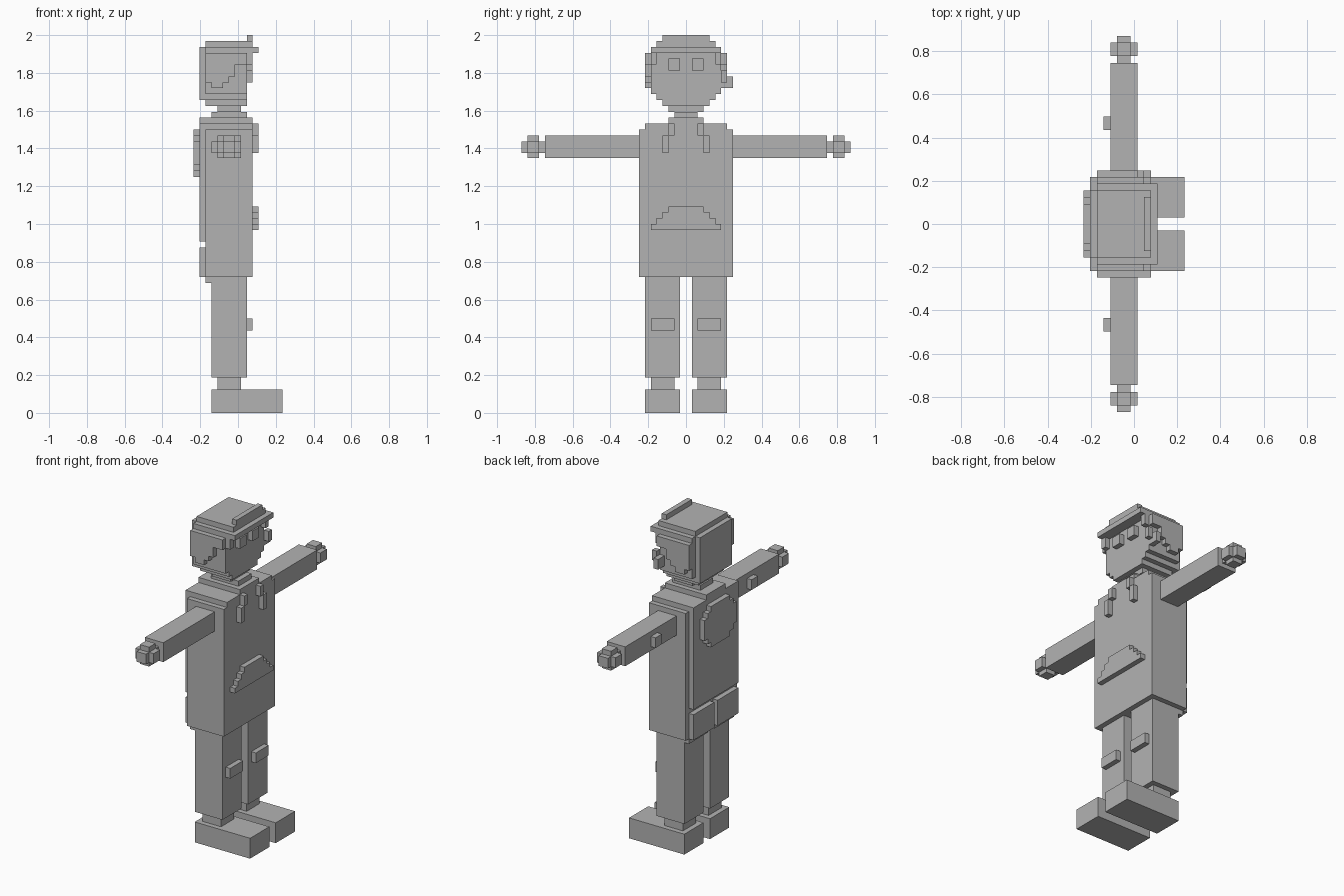
import bpy
import bmesh
from mathutils import Matrix, Vector

default_cube = bpy.data.objects.get("Cube")
if default_cube:
    bpy.data.objects.remove(default_cube, do_unlink=True)

# One plain colour for the whole figure
grey = bpy.data.materials.new("plain_grey")
grey.use_nodes = True
grey_value = (0.45, 0.45, 0.45, 1)
grey.diffuse_color = grey_value
grey.node_tree.nodes["Principled BSDF"].inputs["Base Color"].default_value = grey_value

# Size of one block along each axis, and the x position of the rearmost block
block = Vector((0.0313, 0.0311, 0.03125))
rear = Vector((-0.235, 0, 0))


def make_part(name, boxes, side=1):
    """Join block-unit boxes (x, y and z ranges) into one object."""
    bm = bmesh.new()
    for x, y, z in boxes:
        low = Vector((x[0], side * y[0], z[0])) * 1
        high = Vector((x[1], side * y[1], z[1])) * 1
        centre = (low + high) / 2
        size = high - low
        place = rear + Vector(c * b for c, b in zip(centre, block))
        scale = Vector(abs(s) * b for s, b in zip(size, block))
        matrix = Matrix.Translation(place) @ Matrix.Diagonal(scale).to_4x4()
        bmesh.ops.create_cube(bm, size=1, matrix=matrix)
    mesh = bpy.data.meshes.new(name)
    bm.to_mesh(mesh)
    bm.free()
    mesh.materials.append(grey)
    part = bpy.data.objects.new(name, mesh)
    bpy.context.collection.objects.link(part)
    return part


def make_pair(name, boxes):
    """Build a part on both sides of the body."""
    make_part("left_" + name, boxes, side=1)
    make_part("right_" + name, boxes, side=-1)


def centred(x, half_width, z):
    """Box that is symmetric across the body."""
    return x, (-half_width, half_width), z


def stacked_rows(x, bottom, half_widths):
    """Stepped outline made from one row of blocks per half width."""
    return [centred(x, half, (bottom + i, bottom + i + 1))
            for i, half in enumerate(half_widths)]


# Legs and feet
make_pair("foot", [((3, 15), (1, 7), (0, 4))])
make_pair("ankle", [((4, 8), (2, 6), (4, 6))])
make_pair("leg", [((3, 9), (1, 7), (6, 23))])
make_pair("knee_patch", [((9, 10), (2, 6), (14, 16))])

# Torso with shoulders, back panel and collar
make_part("torso", [centred((2, 10), 8, (23, 48)),
                    centred((2, 10), 7, (48, 49))])
make_part("back_panel", [centred((1, 2), 7, (29, 49))])
make_part("collar", [centred((1, 10), 3, (49, 50))])
make_part("back_badge", stacked_rows((0, 1), 40, (3, 4, 5, 5, 5, 5, 4, 3)))
make_part("front_pocket", stacked_rows((10, 11), 31, (6, 5, 4, 3)))
make_pair("back_pocket", [((1, 2), (0.5, 7), (23, 28)),
                          ((2, 3), (1, 7), (22, 23))])
make_pair("drawstring", [((10, 11), (3, 4), (44, 47)),
                         ((10, 11), (2, 3), (47, 49))])

# Arms and rounded hands
make_pair("arm", [((4, 8), (8, 24), (43.2, 47))])
make_pair("elbow_patch", [((3, 4), (14, 16), (44, 46))])
make_pair("hand", [((5, 7), (24, 28), (44, 46)),
                   ((4, 8), (25, 27), (44, 46)),
                   ((5, 7), (25, 27), (43.2, 47))])

# Neck and head
make_part("neck", [centred((3, 9), 2, (50, 51)),
                   centred((4, 8), 2, (51, 52))])
make_part("head", [centred((4, 8), 3, (51, 52)),
                   centred((2, 9), 4, (52, 53)),
                   centred((2, 9), 5, (53, 54)),
                   centred((2, 9), 6, (54, 61))])
make_pair("eye", [((9, 10), (1, 2 + 1), (58, 60))])

# Hair on the back, sides and temples
make_part("back_hair", [centred((1, 2), 5, (53, 62))])
make_pair("side_hair", [((2, 9), (6, 7), (59, 61)),
                        ((2, 7), (6, 7), (57, 59)),
                        ((2, 6), (6, 7), (56, 57)),
                        ((3, 5), (6, 7), (55, 56))])
make_pair("temple_hair", [((9, 10), (5, 6), (59, 61))])
make_part("left_side_lock", [((9, 10), (6, 7), (56, 58)),
                             ((8, 9), (6, 8), (55, 57))])

# Cap with brim and raised front plate
make_part("cap", [centred((2, 10), 6, (61, 62)),
                  centred((2, 10), 5, (62, 63))])
make_part("cap_front", [centred((9, 10), 4, (63, 64))])
make_part("cap_brim", [centred((10, 11), 6, (61, 62))])
